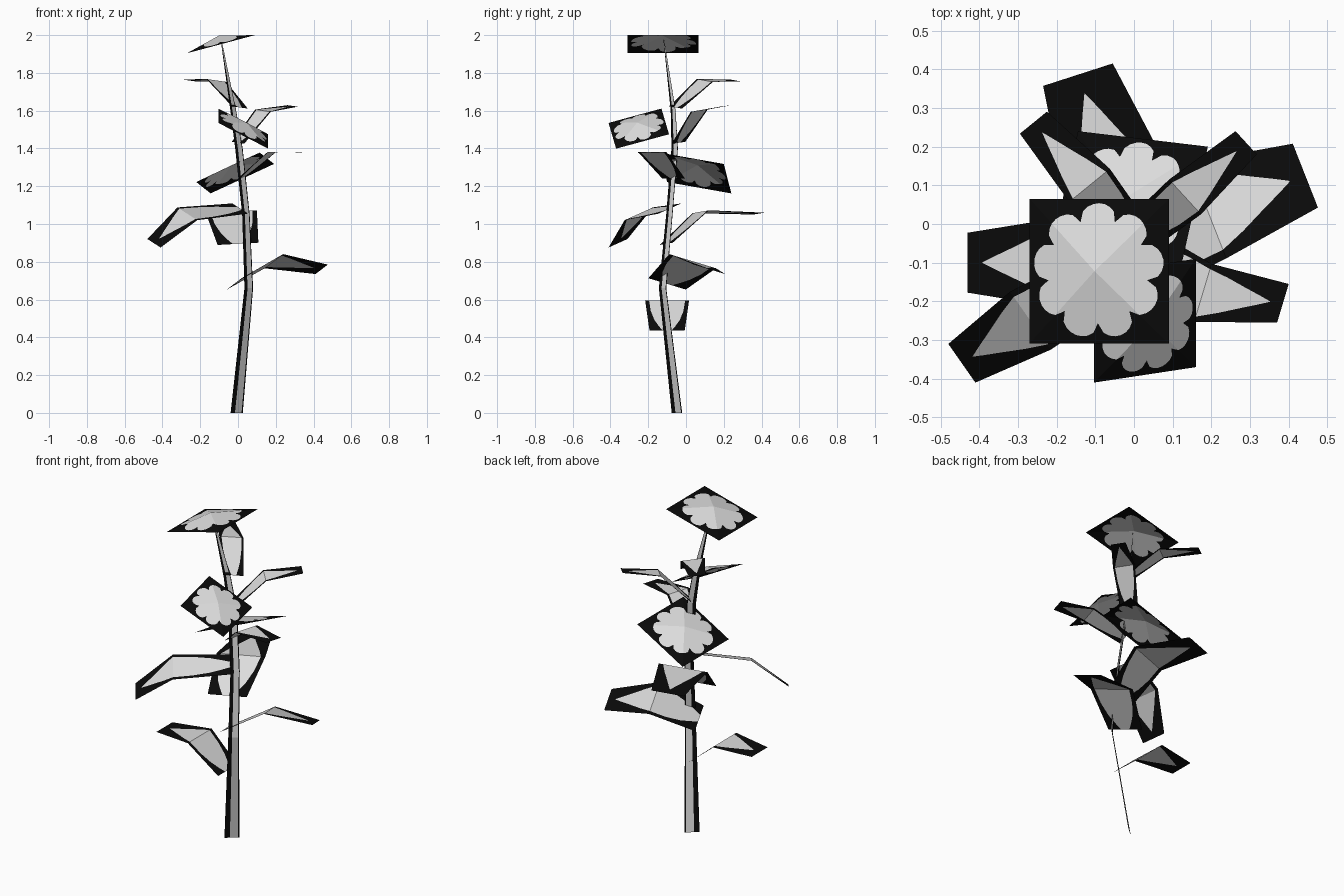
import bpy
import math
from mathutils import Vector

cube = bpy.data.objects.get("Cube")
if cube:
    bpy.data.objects.remove(cube, do_unlink=True)


def make_material(name, value):
    mat = bpy.data.materials.new(name)
    mat.use_nodes = True
    color = (value, value, value, 1)
    mat.diffuse_color = color
    mat.node_tree.nodes["Principled BSDF"].inputs["Base Color"].default_value = color
    return mat


MATERIALS = [make_material("black_border", 0.003), make_material("pale_grey", 0.72)]
BLACK, PALE = 0, 1


def make_object(name, verts, faces, colors):
    mesh = bpy.data.meshes.new(name)
    mesh.from_pydata(verts, [], faces)
    for mat in MATERIALS:
        mesh.materials.append(mat)
    for poly, color in zip(mesh.polygons, colors):
        poly.material_index = color
    obj = bpy.data.objects.new(name, mesh)
    bpy.context.collection.objects.link(obj)
    return obj


def ribbon(name, rows):
    """Sheet of three columns: black margin, pale middle, black margin."""
    verts = [p for row in rows for p in row]
    faces, colors = [], []
    for i in range(len(rows) - 1):
        for j in range(3):
            a = 4 * i + j
            faces.append((a, a + 1, a + 5, a + 4))
            colors.append(PALE if j == 1 else BLACK)
    return make_object(name, verts, faces, colors)


def leaf(name, base, fold, tip, across):
    """Folded card with a pointed blade on it; across is the tip width."""
    base, fold, tip, across = map(Vector, (base, fold, tip, across))
    # position along the leaf (fold at 1) and blade share of the width
    blade = [(0, 0.25), (0.15, 0.45), (0.35, 0.66), (0.65, 0.8), (1, 0.82),
             (1.25, 0.66), (1.5, 0.42), (1.7, 0.2), (1.84, 0.01), (2, 0.01)]
    rows = []
    for t, share in blade:
        if t <= 1:
            mid = base.lerp(fold, t)
            half = across * (1.2 + 0.3 * t) / 2
        else:
            mid = fold.lerp(tip, t - 1)
            half = across * (1.5 - 0.5 * (t - 1)) / 2
        rows.append([mid + half * k for k in (-1, -share, share, 1)])
    obj = ribbon(name, rows)
    # the last row beyond the blade point is all border
    for poly in list(obj.data.polygons)[-3:]:
        poly.material_index = BLACK


def flower(name, center, u, v, petals=9):
    """Square card raised to a shallow peak, with a petal outline cut in."""
    center, u, v = map(Vector, (center, u, v))
    peak = u.cross(v).normalized() * u.length * 0.25
    count = petals * 8

    def place(a, b):
        return center + u * a + v * b + peak * (1 - max(abs(a), abs(b)))

    verts, faces, colors = [place(0, 0)], [], []
    for i in range(count):
        ang = math.tau * i / count
        c, s = math.cos(ang), math.sin(ang)
        r = 0.72 + 0.22 * math.sqrt(abs(math.cos(petals / 2 * (ang - math.pi / 2))))
        edge = 1 / max(abs(c), abs(s))
        verts += [place(c * r, s * r), place(c * edge, s * edge)]
    for i in range(count):
        a, b = 1 + 2 * i, 1 + 2 * ((i + 1) % count)
        faces += [(0, a, b), (a, a + 1, b + 1, b)]
        colors += [PALE, BLACK]
    make_object(name, verts, faces, colors)


# Stem: one flat, bent, tapering strip (x, y, z, width)
STEM = [(-0.007, -0.048, 0, 0.085), (0.057, -0.124, 0.66, 0.06),
        (0.042, -0.088, 1.05, 0.052), (0.005, -0.06, 1.4, 0.052),
        (-0.025, -0.068, 1.6, 0.04), (-0.09, -0.118, 1.98, 0.006)]
side = Vector((0.76, 0.65, 0))
ribbon("stem", [[Vector((x, y, z)) + side * w * k for k in (-0.5, -0.14, 0.4, 0.5)]
                for x, y, z, w in STEM])

# Leaves: base, fold and tip centres, then the tip width vector
LEAVES = {
    "lowest_leaf": ((0, -0.1, 0.435), (-0.19, -0.1, 0.595), (-0.43, -0.1, 0.585), (0, 0.155, 0)),
    "lower_left_leaf": ((-0.02, -0.1, 0.683), (0.19, 0.035, 0.803), (0.443, 0.125, 0.76), (-0.065, 0.165, -0.05)),
    "drooping_leaf": ((0.012, -0.085, 1.082), (-0.268, -0.25, 1.054), (-0.445, -0.36, 0.898), (0.07, -0.1, -0.045)),
    "back_leaf": ((0, -0.105, 0.895), (-0.035, 0.078, 1.065), (-0.145, 0.386, 1.055), (0.18, 0.058, 0.01)),
    "middle_left_leaf": ((0.015, -0.065, 1.24), (0.178, -0.178, 1.38), (0.385, -0.205, 1.376), (-0.03, -0.1, 0)),
    "upper_left_leaf": ((0, -0.04, 1.43), (0.132, 0.07, 1.6), (0.29, 0.21, 1.625), (0.055, -0.06, -0.008)),
    "top_leaf": ((0.01, -0.055, 1.617), (-0.115, 0.1, 1.76), (-0.26, 0.262, 1.76), (0.07, 0.057, -0.01)),
}
for name, points in LEAVES.items():
    leaf(name, *points)

# Flowers: centre and the two half-side vectors
flower("top_flower", (-0.09, -0.122, 1.952), (0.18, 0, 0.048), (0, 0.187, 0))
flower("front_flower", (0.028, -0.25, 1.505), (0.132, 0.02, -0.068), (0, 0.14, 0.038))
flower("back_flower", (-0.015, 0.05, 1.27), (0.168, -0.02, 0.078), (0.038, 0.17, -0.03))
